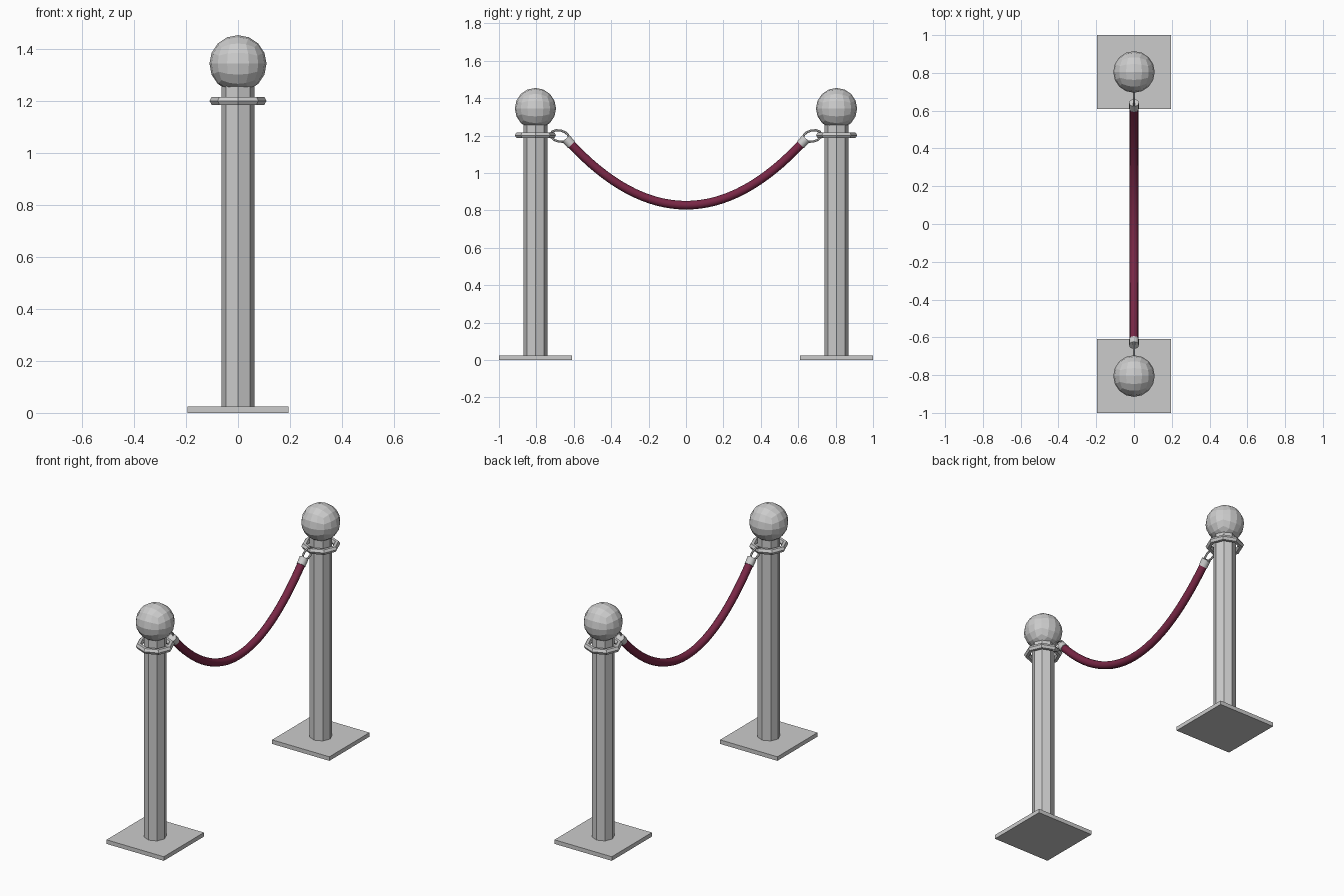
import bpy, bmesh, math
from mathutils import Vector, Matrix

if "Cube" in bpy.data.objects:
    bpy.data.objects.remove(bpy.data.objects["Cube"])


def make(name, bm, loc=(0, 0, 0), smooth=False):
    bmesh.ops.recalc_face_normals(bm, faces=bm.faces)
    me = bpy.data.meshes.new(name)
    bm.to_mesh(me)
    bm.free()
    ob = bpy.data.objects.new(name, me)
    ob.location = loc
    bpy.context.collection.objects.link(ob)
    for p in me.polygons:
        p.use_smooth = smooth and len(p.vertices) == 4
    return ob


def tube(name, pts, normals, radius, sides, closed=False, phase=0.0, smooth=False):
    """Sweep a round section along pts; normals lie in the plane of the path."""
    bm = bmesh.new()
    n = len(pts)
    rings = []
    for i, p in enumerate(pts):
        a = pts[(i - 1) % n] if closed else pts[max(i - 1, 0)]
        b = pts[(i + 1) % n] if closed else pts[min(i + 1, n - 1)]
        u = normals[i]
        v = (b - a).normalized().cross(u).normalized()
        ring = []
        for k in range(sides):
            t = math.tau * k / sides + phase
            ring.append(bm.verts.new(p + radius * (u * math.cos(t) + v * math.sin(t))))
        rings.append(ring)
    for i in range(n if closed else n - 1):
        r, s = rings[i], rings[(i + 1) % n]
        for k in range(sides):
            j = (k + 1) % sides
            bm.faces.new((r[k], r[j], s[j], s[k]))
    if not closed:
        bm.faces.new(rings[0])
        bm.faces.new(rings[-1])
    return make(name, bm, smooth=smooth)


def rope_path(y):
    return Vector((0, y, 0.828 + 0.332 * (y / 0.62) ** 2))


def rope_normal(y):
    return Vector((0, -2 * 0.332 * y / 0.62 ** 2, 1)).normalized()


POST_Y = 0.805
for side, s in (("front", -1), ("back", 1)):
    c = s * POST_Y

    # square base plate
    bm = bmesh.new()
    bmesh.ops.create_cube(bm, size=1)
    bmesh.ops.scale(bm, vec=(0.39, 0.39, 0.025), verts=bm.verts)
    make(side + "_base", bm, (0, c, 0.0125))

    # octagonal post
    bm = bmesh.new()
    bmesh.ops.create_cone(bm, cap_ends=True, segments=8, radius1=0.064,
                          radius2=0.064, depth=1.24)
    make(side + "_post", bm, (0, c, 0.64))

    # faceted ball made from a subdivided cube
    bm = bmesh.new()
    bmesh.ops.create_cube(bm, size=2)
    bmesh.ops.subdivide_edges(bm, edges=bm.edges[:], cuts=3, use_grid_fill=True)
    for v in bm.verts:
        v.co = Vector([math.tan(q * math.pi / 4) for q in v.co]).normalized() * 0.11
    make(side + "_ball", bm, (0, c, 1.345))

    # octagonal collar ring
    dirs = [Vector((math.cos(k * math.pi / 4), math.sin(k * math.pi / 4), 0)) for k in range(8)]
    tube(side + "_collar_ring", [Vector((0, c, 1.202)) + d * 0.092 for d in dirs],
         dirs, 0.018, 6, closed=True)

    # oval wire link in the vertical plane
    tilt = Matrix.Rotation(-s * math.radians(-12), 3, 'X')
    angs = [math.tau * k / 12 for k in range(12)]
    pts = [Vector((0, s * 0.676, 1.198)) +
           tilt @ Vector((0, s * 0.05 * math.cos(a), 0.03 * math.sin(a))) for a in angs]
    nrm = [tilt @ Vector((0, s * 0.03 * math.cos(a), 0.05 * math.sin(a))).normalized() for a in angs]
    tube(side + "_link", pts, nrm, 0.006, 6, closed=True)

    # metal ferrule on the rope end
    ys = [s * 0.612, s * 0.642]
    tube(side + "_ferrule", [rope_path(y) for y in ys], [rope_normal(s * 0.62)] * 2,
         0.026, 12, smooth=True)

# hanging velvet rope
ys = [-0.625 + 1.25 * i / 32 for i in range(33)]
rope = tube("rope", [rope_path(y) for y in ys], [rope_normal(y) for y in ys],
            0.023, 12, smooth=True)
mat = bpy.data.materials.new("red_velvet")
mat.diffuse_color = (0.19, 0.02, 0.06, 1)
mat.use_nodes = True
mat.node_tree.nodes["Principled BSDF"].inputs["Base Color"].default_value = mat.diffuse_color
rope.data.materials.append(mat)
